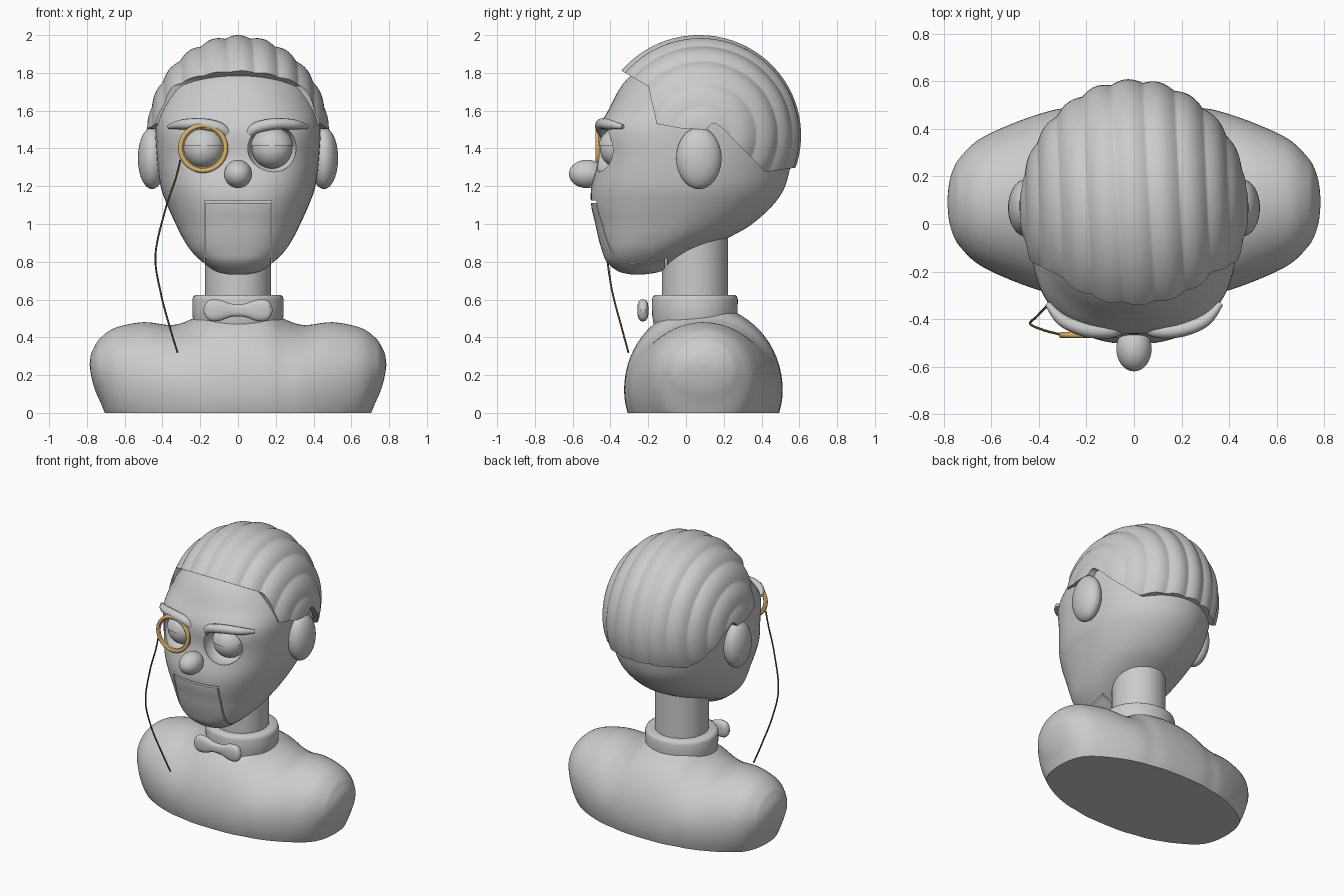
import bpy, bmesh, math
from mathutils import Vector

if "Cube" in bpy.data.objects:
    bpy.data.objects.remove(bpy.data.objects["Cube"])


def material(name, color):
    m = bpy.data.materials.new(name)
    m.use_nodes = True
    m.diffuse_color = (*color, 1)
    m.node_tree.nodes["Principled BSDF"].inputs["Base Color"].default_value = (*color, 1)
    return m


GREY = material("plain grey", (0.6, 0.6, 0.6))
GOLD = material("gold", (0.72, 0.46, 0.16))
BROWN = material("dark brown cord", (0.12, 0.08, 0.03))


def finish(obj, mat=GREY, angle=40):
    obj.data.materials.clear()
    obj.data.materials.append(mat)
    bpy.ops.object.select_all(action="DESELECT")
    obj.select_set(True)
    bpy.context.view_layer.objects.active = obj
    bpy.ops.object.shade_smooth_by_angle(angle=math.radians(angle))
    return obj


def from_bmesh(name, bm):
    bmesh.ops.recalc_face_normals(bm, faces=bm.faces)
    mesh = bpy.data.meshes.new(name)
    bm.to_mesh(mesh)
    bm.free()
    obj = bpy.data.objects.new(name, mesh)
    bpy.context.collection.objects.link(obj)
    return obj


def smooth_rows(rows, steps):
    """Catmull-Rom interpolation of every column."""
    out = []
    for i in range(len(rows) - 1):
        quad = [rows[max(i - 1, 0)], rows[i], rows[i + 1], rows[min(i + 2, len(rows) - 1)]]
        for s in range(steps):
            t = s / steps
            out.append([b + t / 2 * (c - a + t * (2 * a - 5 * b + 4 * c - d + t * (3 * (b - c) + d - a)))
                        for a, b, c, d in zip(*quad)])
    return out + [list(rows[-1])]


def loft(name, rings, floor=None):
    bm = bmesh.new()
    loops = [[bm.verts.new(p) for p in ring] for ring in rings]
    count = len(loops[0])
    for a, b in zip(loops, loops[1:]):
        for i in range(count):
            j = (i + 1) % count
            bm.faces.new((a[i], a[j], b[j], b[i]))
    bm.faces.new(loops[0])
    bm.faces.new(loops[-1])
    if floor is not None:
        cut = bmesh.ops.bisect_plane(bm, geom=bm.verts[:] + bm.edges[:] + bm.faces[:],
                                     plane_co=(0, 0, floor), plane_no=(0, 0, -1), clear_outer=True)
        edges = [e for e in cut["geom_cut"] if isinstance(e, bmesh.types.BMEdge)]
        bmesh.ops.contextual_create(bm, geom=edges)
    return from_bmesh(name, bm)


def oval(count, n=2):
    """Unit superellipse points, starting at +u."""
    for i in range(count):
        c, s = math.cos(math.tau * i / count), math.sin(math.tau * i / count)
        yield math.copysign(abs(c) ** (2 / n), c), math.copysign(abs(s) ** (2 / n), s)


def box(name, low, high):
    bpy.ops.mesh.primitive_cube_add(size=1, location=(Vector(low) + Vector(high)) / 2)
    obj = bpy.context.object
    obj.name = name
    obj.scale = Vector(high) - Vector(low)
    return obj


def ball(name, center, radii, segments=48):
    bpy.ops.mesh.primitive_uv_sphere_add(segments=segments, ring_count=segments // 2, location=center)
    obj = bpy.context.object
    obj.name = name
    obj.scale = radii
    bpy.ops.object.transform_apply(location=False, rotation=False, scale=True)
    return obj


def boolean(obj, cutter, operation):
    mod = obj.modifiers.new("cut", "BOOLEAN")
    mod.operation, mod.object, mod.solver = operation, cutter, "EXACT"
    cutter.hide_render = True
    bpy.context.view_layer.objects.active = obj
    bpy.ops.object.modifier_apply(modifier=mod.name)
    bpy.data.objects.remove(cutter)


def tube(name, rows, mat):
    """Round strand through rows of x, y, z, radius."""
    points = smooth_rows(rows, 8)
    curve = bpy.data.curves.new(name, "CURVE")
    curve.dimensions = "3D"
    curve.bevel_depth, curve.bevel_resolution, curve.use_fill_caps = 1, 4, True
    spline = curve.splines.new("POLY")
    spline.points.add(len(points) - 1)
    for p, (x, y, z, r) in zip(spline.points, points):
        p.co, p.radius = (x, y, z, 1), r
    obj = bpy.data.objects.new(name, curve)
    bpy.context.collection.objects.link(obj)
    bpy.ops.object.select_all(action="DESELECT")
    obj.select_set(True)
    bpy.context.view_layer.objects.active = obj
    bpy.ops.object.convert(target="MESH")
    return finish(bpy.context.object, mat)


# Shoulders: x, half depth, middle z, top z, bottom z; cut flat at the floor
half = [(0, .42, .12, .57, -.28), (.15, .415, .12, .55, -.28), (.25, .4, .13, .495, -.27),
        (.35, .385, .14, .465, -.25), (.5, .335, .16, .48, -.2), (.65, .265, .2, .45, -.1),
        (.73, .19, .225, .395, .06), (.76, .14, .24, .35, .13), (.778, .08, .25, .31, .2),
        (.785, .01, .255, .26, .25)]
rows = [(-r[0], *r[1:]) for r in half[:0:-1]] + half
finish(loft("shoulders", [[(x, .092 + d * u, zc + v * ((top - zc) if v > 0 else (zc - low)))
                           for u, v in oval(64)]
                          for x, d, zc, top, low in smooth_rows(rows, 6)], floor=0))

# Neck and collar
for name, rings in (("neck", [(.45, .175), (.95, .175)]),
                    ("collar", [(.47, .232), (.51, .24), (.6, .242), (.618, .236), (.625, .225), (.625, .17)])):
    finish(loft(name, [[(r * u, .047 + r * v * (.94 if name == "collar" else 1), z) for u, v in oval(64)]
                       for z, r in rings]))

# Bow tie: x, half height, half depth
bow = [(0, .032, .022), (.04, .036, .024), (.09, .054, .029), (.135, .058, .029), (.165, .045, .024), (.182, .01, .01)]
bow = [(-x, h, d) for x, h, d in bow[:0:-1]] + bow
finish(loft("bow_tie", [[(x, -.228 + d * u, .543 + h * v) for u, v in oval(32, 2.6)]
                        for x, h, d in smooth_rows(bow, 5)]))

# Head: z, front y, back y, half width, squareness of the front
levels = [(.733, -.29, -.22, .05, 2), (.75, -.36, -.13, .12, 2.2), (.8, -.42, -.04, .19, 2.4),
          (.86, -.445, .08, .25, 2.5), (.93, -.465, .23, .295, 2.5), (1, -.48, .35, .33, 2.5),
          (1.1, -.502, .46, .375, 2.5), (1.2, -.5, .525, .41, 2.6), (1.35, -.462, .56, .43, 2.9),
          (1.5, -.46, .575, .437, 2.9), (1.62, -.402, .55, .425, 2.4), (1.74, -.335, .49, .385, 2.1),
          (1.83, -.24, .42, .32, 2), (1.91, -.12, .31, .2, 2), (1.95, .03, .18, .07, 2)]


def head_ring(z, front, back, w, n):
    mid = front + (back - front) * .5
    ring = []
    for (u, v), (u2, v2) in zip(oval(80, n), oval(80)):
        ring.append((w * u, mid + (mid - front) * v, z) if v < 0 else (w * u2, mid + (back - mid) * v2, z))
    return ring


rings = [head_ring(*r) for r in smooth_rows(levels, 5)]
head = loft("head", rings)
jaw = loft("jaw", rings)
boolean(jaw, box("jaw_block", (-.171, -.8, .5), (.171, -.11, 1.112)), "INTERSECT")
boolean(head, box("jaw_slot", (-.178, -.8, .5), (.178, -.1, 1.124)), "DIFFERENCE")
for side in (-1, 1):
    boolean(head, ball("socket", (side * .18, -.425, 1.4), (.133, .133, .128)), "DIFFERENCE")
finish(head)
finish(jaw)

# Nose
finish(ball("nose", (0, -.525, 1.265), (.074, .095, .075)))

# Eyes, lids, brows and ears on both sides
for side, label in ((1, "left"), (-1, "right")):
    center = (side * .18, -.35, 1.4)
    finish(ball(label + "_eye", center, (.106,) * 3))
    bm = bmesh.new()
    bmesh.ops.create_uvsphere(bm, u_segments=48, v_segments=24, radius=.114)
    bmesh.ops.translate(bm, verts=bm.verts, vec=center)
    cut = bmesh.ops.bisect_plane(bm, geom=bm.verts[:] + bm.edges[:] + bm.faces[:],
                                 plane_co=(0, 0, 1.412), plane_no=(0, 0, -1), clear_outer=True)
    bmesh.ops.contextual_create(bm, geom=[e for e in cut["geom_cut"] if isinstance(e, bmesh.types.BMEdge)])
    finish(from_bmesh(label + "_eyelid", bm))
    tube(label + "_brow", [(side * x, y, z, r) for x, y, z, r in
                           ((.365, -.335, 1.515, .012), (.3, -.405, 1.527, .026), (.2, -.445, 1.53, .03),
                            (.1, -.45, 1.51, .03), (.05, -.435, 1.47, .024))], GREY)
    finish(ball(label + "_ear", (side * .455, .068, 1.348), (.075, .12, .163)))

# Hair: ridged cap trimmed by the hairline seen from the side
cap = []
for i in range(1, 240):
    a = math.pi * i / 240
    ring = []
    for u, v in oval(112):
        wave = abs(math.sin(11 * a + .7 * u * math.sin(a)))
        r = 1 - .028 * (1 - wave) * math.sin(a) ** .5
        ring.append((-.483 * math.cos(a) * r, .07 + .54 * math.sin(a) * u * r, 1.47 + .53 * math.sin(a) * v * r))
    cap.append(ring)
hair = loft("hair", cap)
hairline = [(-.6, 1.96), (-.2, 1.73), (-.155, 1.53), (-.02, 1.505), (.11, 1.5), (.13, 1.527), (.155, 1.535),
            (.2, 1.5), (.42, 1.275), (.8, 1.33), (.8, 2.3), (-.6, 2.3)]
boolean(hair, loft("hairline", [[(x, y, z) for y, z in hairline] for x in (-1, 1)]), "INTERSECT")
finish(hair, angle=50)

# Monocle and its cord
for name, major, minor in (("monocle_rim", .119, .013), ("monocle_inner_rim", .108, .007)):
    bpy.ops.mesh.primitive_torus_add(location=(-.185, -.467, 1.402), rotation=(math.pi / 2, 0, 0), major_radius=major,
                                     minor_radius=minor, major_segments=64, minor_segments=16)
    bpy.context.object.name = name
    finish(bpy.context.object, GOLD)
tube("monocle_cord", [(x, y, z, .005) for x, y, z in
                      ((-.305, -.465, 1.34), (-.33, -.46, 1.24), (-.385, -.445, 1.075), (-.437, -.42, .837),
                       (-.41, -.39, .64), (-.36, -.34, .45), (-.32, -.305, .32))], BROWN)
